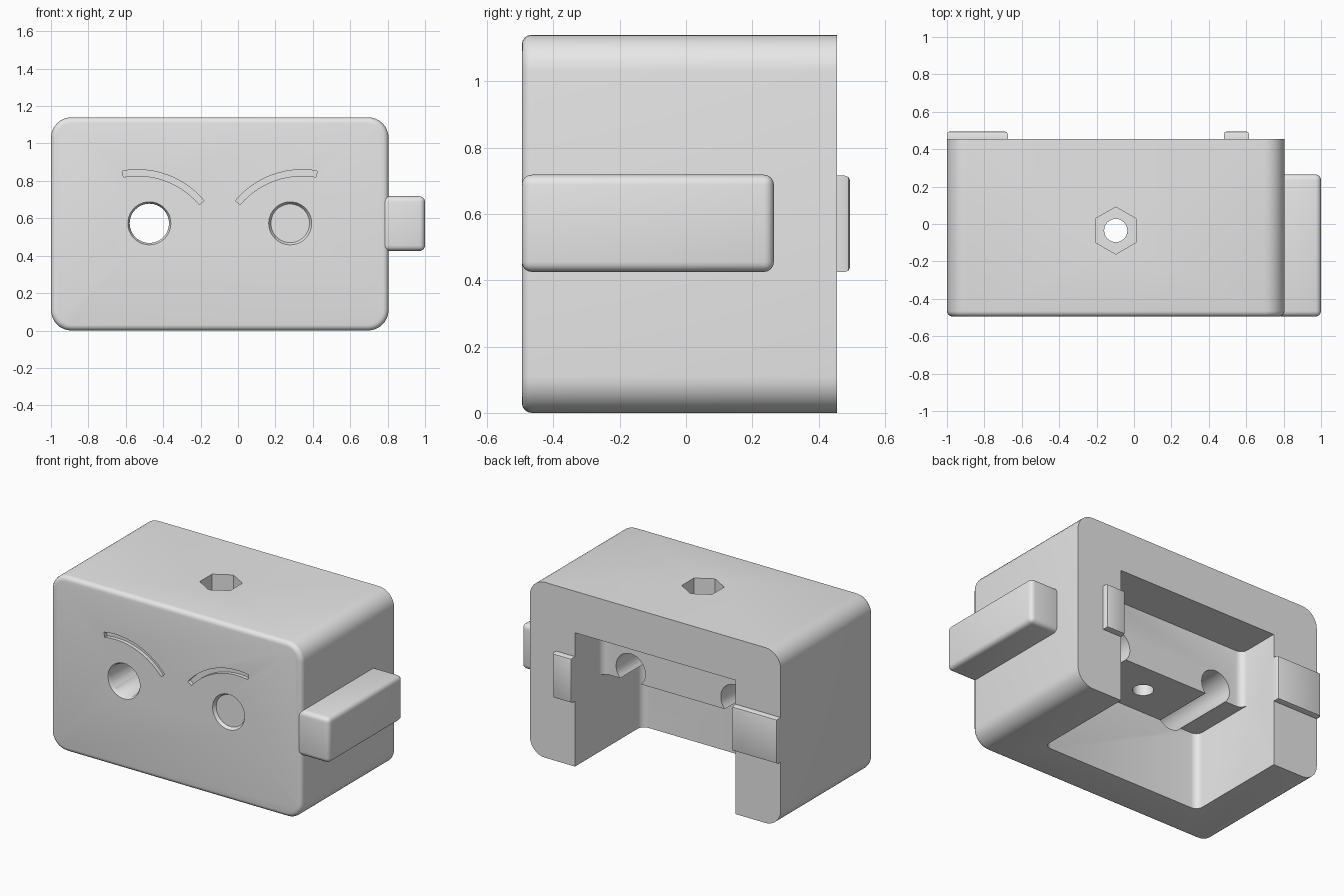
import bpy, bmesh, math

if "Cube" in bpy.data.objects:
    bpy.data.objects.remove(bpy.data.objects["Cube"])

MID = -0.0975  # mirror axis of the body in x

grey = bpy.data.materials.new("light grey")
grey.diffuse_color = (0.8, 0.8, 0.8, 1)
grey.use_nodes = True
grey.node_tree.nodes["Principled BSDF"].inputs["Base Color"].default_value = grey.diffuse_color


def finish(name, bm):
    bmesh.ops.recalc_face_normals(bm, faces=bm.faces)
    me = bpy.data.meshes.new(name)
    bm.to_mesh(me)
    bm.free()
    me.materials.append(grey)
    ob = bpy.data.objects.new(name, me)
    bpy.context.collection.objects.link(ob)
    return ob


def prism(name, pts, y0, y1, bevel=0, segs=4):
    """Extrude an xz outline along y, optionally rounding the rim at y0."""
    bm = bmesh.new()
    front = bm.faces.new([bm.verts.new((x, y0, z)) for x, z in pts])
    ext = bmesh.ops.extrude_face_region(bm, geom=[front], use_keep_orig=True)
    for v in ext["geom"]:
        if isinstance(v, bmesh.types.BMVert):
            v.co.y = y1
    if bevel:
        rim = [e for e in bm.edges if all(abs(v.co.y - y0) < 1e-5 for v in e.verts)]
        bmesh.ops.bevel(bm, geom=rim, offset=bevel, segments=segs, profile=0.5, affect='EDGES')
    return finish(name, bm)


def rounded_rect(x0, x1, z0, z1, r, n=8):
    pts = []
    corners = [(x1 - r, z1 - r), (x0 + r, z1 - r), (x0 + r, z0 + r), (x1 - r, z0 + r)]
    for k, (cx, cz) in enumerate(corners):
        for i in range(n + 1):
            a = math.pi / 2 * (k + i / n)
            pts.append((cx + r * math.cos(a), cz + r * math.sin(a)))
    return pts


def box(name, lo, hi, bevel=0, segs=4, pick=lambda e: True):
    bm = bmesh.new()
    bmesh.ops.create_cube(bm, size=1)
    for v in bm.verts:
        v.co = [lo[i] if v.co[i] < 0 else hi[i] for i in range(3)]
    if bevel:
        bmesh.ops.bevel(bm, geom=[e for e in bm.edges if pick(e)], offset=bevel,
                        segments=segs, profile=0.5, affect='EDGES')
    return finish(name, bm)


def cylinder(name, r1, r2, depth, loc, sides, axis):
    """Cylinder or cone; axis 'y' puts the r1 end at the front."""
    bm = bmesh.new()
    bmesh.ops.create_cone(bm, cap_ends=True, segments=sides, radius1=r1, radius2=r2, depth=depth)
    for v in bm.verts:
        x, y, z = v.co
        v.co = (x + loc[0], z + loc[1], -y + loc[2]) if axis == 'y' else \
               (x + loc[0], y + loc[1], z + loc[2])
    return finish(name, bm)


def cut(target, cutter):
    cutter.hide_render = True
    m = target.modifiers.new("cut", 'BOOLEAN')
    m.operation, m.solver, m.object = 'DIFFERENCE', 'EXACT', cutter
    bpy.context.view_layer.objects.active = target
    bpy.ops.object.modifier_apply(modifier=m.name)
    bpy.data.objects.remove(cutter)


def smooth(ob):
    bpy.ops.object.select_all(action='DESELECT')
    ob.select_set(True)
    bpy.context.view_layer.objects.active = ob
    bpy.ops.object.shade_smooth_by_angle(angle=math.radians(32))


# Body shell with rounded corners and a soft front rim
body = prism("body", rounded_rect(-1, 0.805, 0, 1.14, 0.11), -0.495, 0.455, 0.03)


# Cavity open to the back and bottom: shallow upper part, deep lower part
def inner_corner(e):
    a, b = e.verts
    return abs(a.co.z - b.co.z) > 0.1 and a.co.y < 0.3


cut(body, box("upper_cavity", (-0.675, 0.17, -0.1), (0.48, 0.6, 0.87), 0.045, 4, inner_corner))
cut(body, box("lower_cavity", (-0.675, -0.235, -0.1), (0.48, 0.6, 0.5), 0.045, 4, inner_corner))

# Eyes and brows, mirrored about the body's middle
for s in (-1, 1):
    ex = MID + s * 0.3765
    cut(body, cylinder("eye_hole", 0.105, 0.105, 1.0, (ex, -0.2, 0.573), 48, 'y'))
    cut(body, cylinder("eye_rim", 0.127, 0.103, 0.04, (ex, -0.495, 0.573), 48, 'y'))
    arc = []
    n = 14
    for r, order in ((0.465, range(n + 1)), (0.432, range(n, -1, -1))):
        for i in order:
            a = math.radians(-10 + 60 * i / n)
            arc.append((MID + s * (0.44 - r * math.sin(a)), 0.395 + r * math.cos(a)))
    cut(body, prism("brow_groove", arc, -0.6, -0.47))

# Hexagonal nut pocket in the top and a bolt hole through the shelf
cut(body, cylinder("nut_pocket", 0.126, 0.126, 0.5, (MID, -0.035, 1.09), 6, 'z'))
cut(body, cylinder("bolt_hole", 0.062, 0.062, 1.0, (MID, -0.035, 0.8), 32, 'z'))
smooth(body)

# Side bar
smooth(box("side_bar", (0.765, -0.495, 0.425), (1.0, 0.265, 0.718), 0.03))


# Raised pads on the back
def back_rim(e):
    return all(v.co.y > 0.48 for v in e.verts)


for name, x0, x1 in (("wide_back_pad", -1.0, -0.675), ("narrow_back_pad", 0.48, 0.615)):
    smooth(box(name, (x0, 0.45, 0.425), (x1, 0.495, 0.715), 0.015, 2, back_rim))
